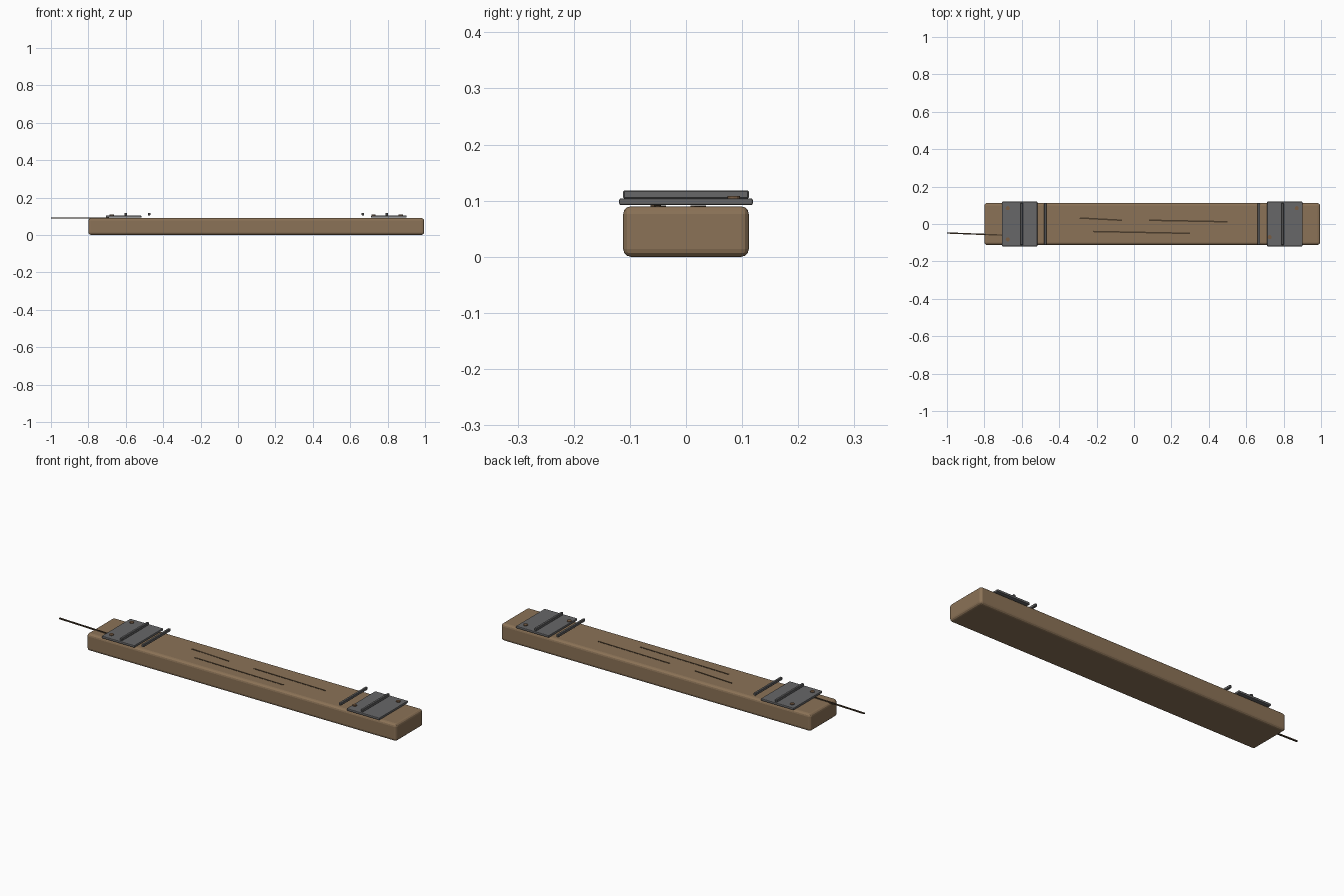
import bpy, math

if "Cube" in bpy.data.objects:
    bpy.data.objects.remove(bpy.data.objects["Cube"])

def mat(name, rgb):
    m = bpy.data.materials.new(name)
    m.diffuse_color = (*rgb, 1)
    m.use_nodes = True
    m.node_tree.nodes["Principled BSDF"].inputs["Base Color"].default_value = m.diffuse_color
    return m

wood = mat("weathered wood", (0.26, 0.17, 0.095))
crack_brown = mat("dark crack brown", (0.07, 0.045, 0.025))
iron = mat("grey iron", (0.135, 0.135, 0.138))
rust = mat("rust brown", (0.19, 0.11, 0.06))

def finish(o, name, m):
    o.name = name
    o.data.materials.append(m)
    return o

def box(name, lo, hi, m, bevel=0, segments=2):
    """Axis-aligned box between two corners, with an optional rounded edge."""
    bpy.ops.mesh.primitive_cube_add(size=1, location=[(a + b) / 2 for a, b in zip(lo, hi)])
    o = finish(bpy.context.object, name, m)
    o.scale = [b - a for a, b in zip(lo, hi)]
    bpy.ops.object.transform_apply(location=False, rotation=False, scale=True)
    if bevel:
        b = o.modifiers.new("Bevel", "BEVEL")
        b.width, b.segments = bevel, segments
    return o

def strip(name, x0, y0, x1, y1, z, width, height, m):
    """Thin box laid along a line in plan."""
    length = math.hypot(x1 - x0, y1 - y0)
    cx, cy = (x0 + x1) / 2, (y0 + y1) / 2
    o = box(name, (cx - length / 2, cy - width / 2, z - height / 2),
            (cx + length / 2, cy + width / 2, z + height / 2), m)
    o.rotation_euler.z = math.atan2(y1 - y0, x1 - x0)

# Timber plank
box("plank", (-0.80, -0.112, 0), (0.995, 0.112, 0.09), wood, 0.014, 3)

# Iron plates, each with a ridge bar across the middle and a loose bar inboard
for side, x0, x1, ridge, bar in (("left", -0.707, -0.517, -0.60, -0.475),
                                 ("right", 0.712, 0.902, 0.795, 0.668)):
    box(side + "_plate", (x0, -0.119, 0.092), (x1, 0.119, 0.104), iron, 0.003)
    for part, x in (("ridge_bar", ridge), ("cross_bar", bar)):
        box(f"{side}_{part}", (x - 0.0065, -0.112, 0.104), (x + 0.0065, 0.112, 0.118), iron, 0.002, 1)

# Rusty rivets
for i, (x, y) in enumerate(((-0.675, 0.085), (-0.675, -0.082), (0.87, 0.085), (0.725, -0.07))):
    bpy.ops.mesh.primitive_cylinder_add(vertices=12, radius=0.011, depth=0.006, location=(x, y, 0.105))
    finish(bpy.context.object, f"rivet_{i + 1}", rust)

# Cracks along the grain
for i, (x0, y0, x1, y1) in enumerate(((-0.29, 0.032, -0.065, 0.02),
                                      (0.08, 0.02, 0.50, 0.012),
                                      (-0.22, -0.04, 0.30, -0.05))):
    strip(f"crack_{i + 1}", x0, y0, x1, y1, 0.0895, 0.008, 0.004, crack_brown)

# Long splinter sticking out past the left end
strip("splinter", -1.0, -0.048, -0.69, -0.06, 0.0905, 0.007, 0.006, crack_brown)
